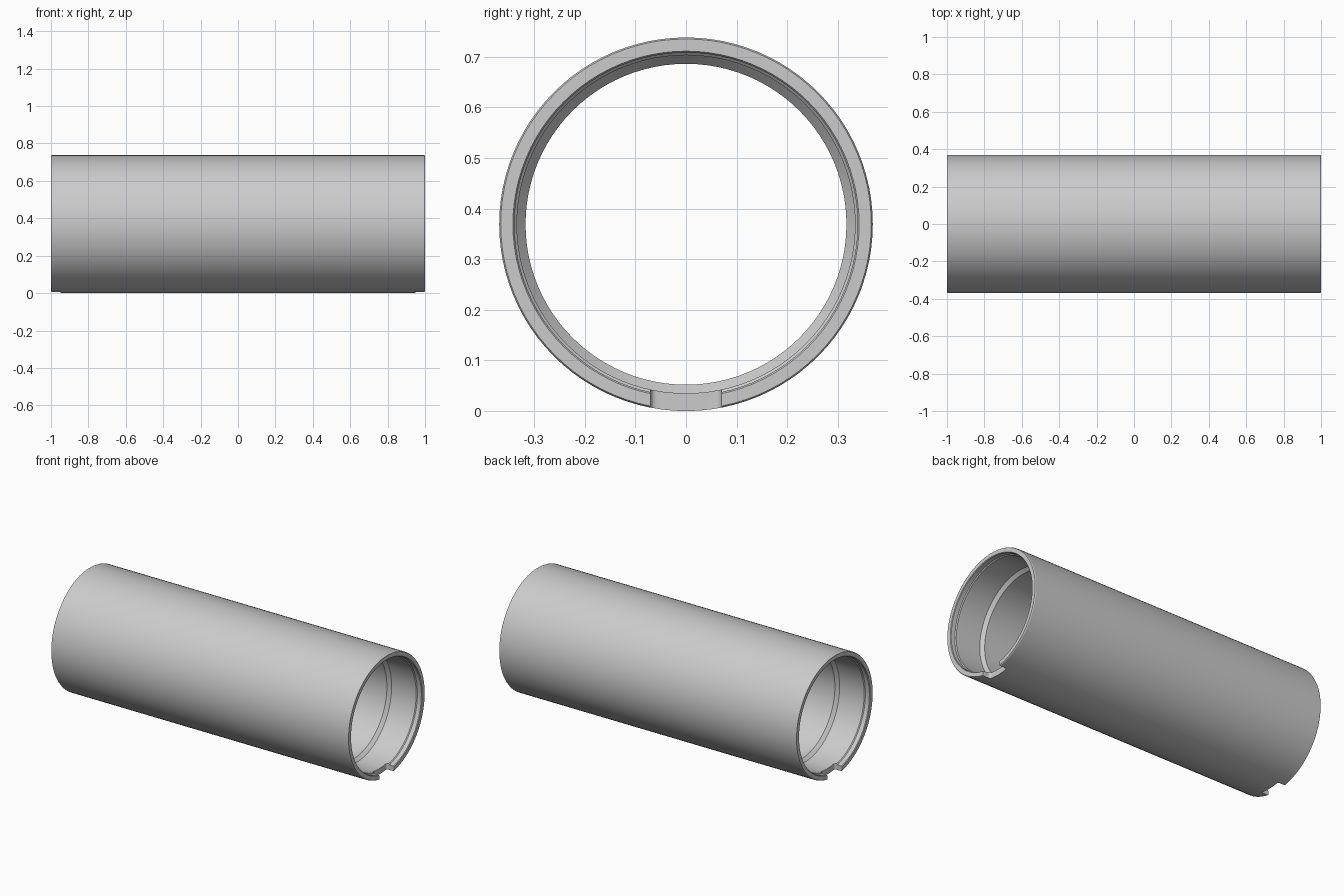
import bpy
import bmesh
from math import radians
from mathutils import Matrix, Vector

default = bpy.data.objects.get("Cube")
if default:
    bpy.data.objects.remove(default, do_unlink=True)

RADIUS = 0.369
SIDES = 96

grey = bpy.data.materials.new("light grey")
grey.use_nodes = True
colour = (0.6, 0.6, 0.6, 1)
grey.diffuse_color = colour
grey.node_tree.nodes["Principled BSDF"].inputs["Base Color"].default_value = colour


def add_object(name, bm):
    bmesh.ops.recalc_face_normals(bm, faces=bm.faces)
    mesh = bpy.data.meshes.new(name)
    bm.to_mesh(mesh)
    bm.free()
    mesh.materials.append(grey)
    obj = bpy.data.objects.new(name, mesh)
    bpy.context.collection.objects.link(obj)
    return obj


# Tube wall: half profile (x, radius), mirrored and spun about the long axis
half = [(0.78, 0.317), (0.80, 0.334), (0.965, 0.334), (0.97, 0.339),
        (0.996, 0.339), (1.0, 0.342), (1.0, 0.366), (0.995, RADIUS)]
profile = half + [(-x, r) for x, r in reversed(half)]
bm = bmesh.new()
verts = [bm.verts.new((x, 0, r)) for x, r in profile]
edges = [bm.edges.new((v, verts[i - 1])) for i, v in enumerate(verts)]
bmesh.ops.spin(bm, geom=verts + edges, cent=(0, 0, 0), axis=(1, 0, 0),
               angle=radians(360), steps=SIDES, use_merge=True)
bmesh.ops.remove_doubles(bm, verts=bm.verts, dist=0.0001)
bmesh.ops.translate(bm, verts=bm.verts, vec=(0, 0, RADIUS))
tube = add_object("tube", bm)

# Rounded notch cutters at the bottom of each end
cutters = []
for side, label in ((-1, "right"), (1, "left")):
    bm = bmesh.new()
    place = Matrix.Translation((side * 1.0, 0, 0.02)) @ Matrix.Diagonal((0.1, 0.14, 0.14, 1))
    bmesh.ops.create_cube(bm, size=1, matrix=place)
    upright = [e for e in bm.edges
               if abs((e.verts[0].co - e.verts[1].co).normalized().dot(Vector((0, 0, 1)))) > 0.9]
    bmesh.ops.bevel(bm, geom=upright, offset=0.012, segments=4, profile=0.5, affect='EDGES')
    cutter = add_object(label + "_notch_cutter", bm)
    cutter.hide_render = True
    cutters.append(cutter)
    cut = tube.modifiers.new("notch", 'BOOLEAN')
    cut.operation = 'DIFFERENCE'
    cut.solver = 'EXACT'
    cut.object = cutter

# Apply the cuts, then smooth the round walls and keep the rims sharp
bpy.ops.object.select_all(action='DESELECT')
bpy.context.view_layer.objects.active = tube
tube.select_set(True)
for modifier in list(tube.modifiers):
    bpy.ops.object.modifier_apply(modifier=modifier.name)
for cutter in cutters:
    bpy.data.objects.remove(cutter, do_unlink=True)
bpy.ops.object.shade_smooth_by_angle(angle=radians(30))
